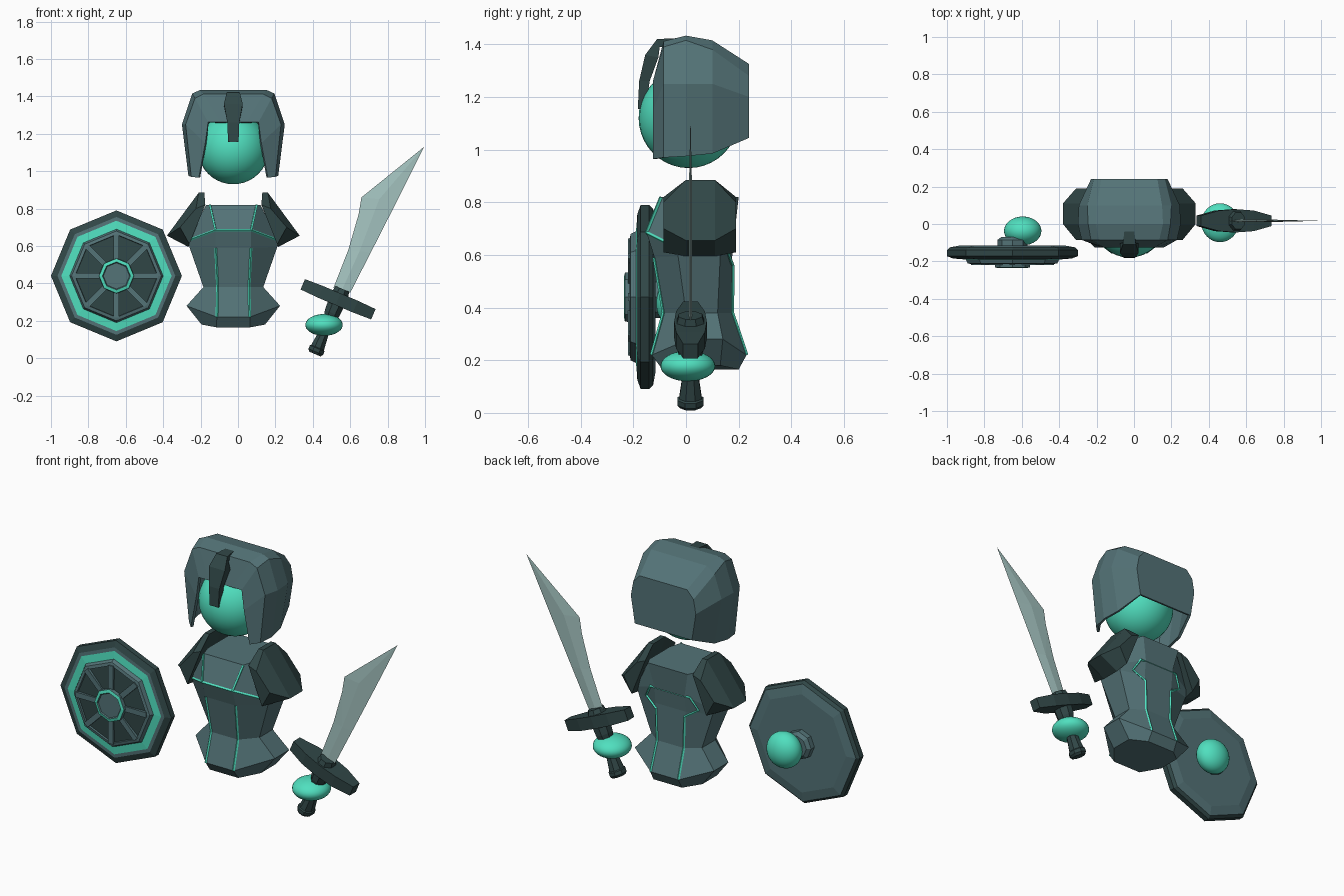
import bpy, bmesh, math
from mathutils import Vector, Matrix

if "Cube" in bpy.data.objects:
    bpy.data.objects.remove(bpy.data.objects["Cube"])


def mat(name, rgb):
    m = bpy.data.materials.new(name)
    m.diffuse_color = (*rgb, 1)
    m.use_nodes = True
    m.node_tree.nodes["Principled BSDF"].inputs["Base Color"].default_value = m.diffuse_color
    return m


STEEL = mat("steel grey", (.088, .172, .185))
DARK = mat("dark steel", (.030, .062, .062))
TEAL = mat("bright teal", (.08, .74, .52))
BLADE = mat("pale blade", (.38, .56, .54))
CX = -.025  # centre line of the figure


def finish(name, bm, mats):
    bmesh.ops.recalc_face_normals(bm, faces=bm.faces[:])
    me = bpy.data.meshes.new(name)
    bm.to_mesh(me)
    bm.free()
    for m in mats:
        me.materials.append(m)
    ob = bpy.data.objects.new(name, me)
    bpy.context.collection.objects.link(ob)
    return ob


def loft(name, rings, mats, closed=True, caps=(True, True), bands=None):
    """Skin equal-length rings of points; bands gives a material index per step."""
    bm = bmesh.new()
    vs = [[bm.verts.new(p) for p in r] for r in rings]
    n = len(rings[0])
    for k in range(len(vs) - 1):
        for i in range(n if closed else n - 1):
            j = (i + 1) % n
            f = bm.faces.new((vs[k][i], vs[k][j], vs[k + 1][j], vs[k + 1][i]))
            f.material_index = bands[k] if bands else 0
    for use, r in zip(caps, (vs[0], vs[-1])):
        if use:
            bm.faces.new(r)
    return finish(name, bm, mats)


def ellipsoid(name, loc, radii):
    bm = bmesh.new()
    bmesh.ops.create_uvsphere(bm, u_segments=32, v_segments=20, radius=1)
    bm.transform(Matrix.Translation(loc) @ Matrix.Diagonal((*radii, 1)))
    for f in bm.faces:
        f.smooth = True
    return finish(name, bm, [TEAL])


def trim(name, pts, cyclic=False):
    cu = bpy.data.curves.new(name, 'CURVE')
    cu.dimensions = '3D'
    cu.bevel_depth = .007
    cu.bevel_resolution = 0
    s = cu.splines.new('POLY')
    s.points.add(len(pts) - 1)
    for p, c in zip(s.points, pts):
        p.co = (*c, 1)
    s.use_cyclic_u = cyclic
    s.use_smooth = False
    cu.materials.append(TEAL)
    bpy.context.collection.objects.link(bpy.data.objects.new(name, cu))


# head and helmet: arches stepped from the back to the face opening
ellipsoid("head", (CX, .01, 1.12), (.19, .19, .19))
arches = [
    (.24, [(.18, 1.045), (.205, 1.2), (.19, 1.28), (.15, 1.325)]),
    (.10, [(.225, .985), (.27, 1.25), (.225, 1.38), (.175, 1.415)]),
    (0, [(.24, .975), (.275, 1.25), (.22, 1.415), (.18, 1.433)]),
    (-.085, [(.225, .97), (.255, 1.25), (.205, 1.39), (.16, 1.412)]),
    (-.125, [(.185, .965), (.15, 1.15), (.135, 1.262), (.07, 1.262)])]
rings = [[(CX - x, y, z) for x, z in a] + [(CX + x, y, z) for x, z in a[::-1]]
         for y, a in arches]
helmet = loft("helmet", rings, [STEEL], closed=False, caps=(True, False))
sol = helmet.modifiers.new("thickness", 'SOLIDIFY')
sol.thickness = .015

# crest and nose guard
path = [(.0, 1.425, .022, (0, .025)), (-.11, 1.42, .035, (.01, .03)),
        (-.155, 1.36, .05, (.05, .01)), (-.178, 1.26, .032, (.04, 0)),
        (-.183, 1.155, .028, (.03, 0))]
loft("crest", [[(CX - w, y, z), (CX + w, y, z), (CX + w, y + d[0], z - d[1]),
                (CX - w, y + d[0], z - d[1])] for y, z, w, d in path], [DARK])

# torso: rings of (panel z, side z, half width, panel half width, front, back, side front, side back)
body = [(.165, .18, .17, .09, -.09, .20, .0, .13),
        (.22, .28, .25, .088, -.13, .23, .01, .14),
        (.38, .38, .16, .085, -.085, .175, .0, .12),
        (.59, .595, .235, .095, -.12, .175, -.03, .13),
        (.685, .63, .24, .095, -.15, .185, -.04, .14),
        (.82, .82, .145, .125, -.095, .20, -.03, .16)]
rings = []
for zc, zs, w, p, f, b, fs, bs in body:
    rings.append([(CX - p, f, zc), (CX + p, f, zc), (CX + w, fs, zs), (CX + w, bs, zs),
                  (CX + p, b, zc), (CX - p, b, zc), (CX - w, bs, zs), (CX - w, fs, zs)])
loft("torso", rings, [STEEL])

# teal trim following the torso edges
trim("chest_trim", [rings[4][i] for i in (7, 0, 1, 2)])
for i, side in ((0, "left"), (1, "right")):
    trim("belly_trim_" + side, [r[i] for r in rings[1:4]])
    trim("collar_trim_" + side, [r[i] for r in rings[4:6]])
half = [(.088, .23, .22), (.085, .176, .38), (.09, .177, .56), (.165, .158, .61), (.125, .179, .68)]
trim("back_trim", [(CX - x, y, z) for x, y, z in half] + [(CX + x, y, z) for x, y, z in half[::-1]])

# shoulder pads
pads = [(-.085, [(.15, .82), (.20, .80), (.285, .70), (.235, .61)]),
        (-.0, [(.155, .885), (.185, .885), (.355, .655), (.24, .595)]),
        (.11, [(.155, .885), (.185, .885), (.355, .655), (.24, .595)]),
        (.19, [(.15, .82), (.20, .80), (.285, .70), (.235, .61)])]
for s, side in ((-1, "left"), (1, "right")):
    loft("shoulder_pad_" + side, [[(CX + s * x, y, z) for x, z in a] for y, a in pads], [DARK])

# shield: eight-sided turned profile facing the front
SX, SZ = -.65, .44


def octagon(r, y):
    return [(SX + r * math.cos(k * math.pi / 4), y, SZ + r * math.sin(k * math.pi / 4)) for k in range(8)]


prof = [(.28, -.115, 0), (.335, -.125, 1), (.35, -.14, 1), (.35, -.172, 1), (.315, -.185, 0),
        (.295, -.186, 2), (.25, -.19, 0), (.24, -.21, 0), (.222, -.214, 0), (.220, -.204, 1),
        (.095, -.212, 0), (.093, -.232, 2), (.075, -.236, 0), (.07, -.23, 0)]
loft("shield", [octagon(r, y) for r, y, _ in prof], [STEEL, DARK, TEAL],
     bands=[b for _, _, b in prof])
for k in range(8):
    bm = bmesh.new()
    bmesh.ops.create_cube(bm, size=1)
    bm.transform(Matrix.Translation((SX, -.212, SZ)) @ Matrix.Rotation(k * math.pi / 4, 4, 'Y')
                 @ Matrix.Translation((.155, 0, 0)) @ Matrix.Diagonal((.135, .016, .03, 1)))
    finish("shield_spoke", bm, [STEEL])
loft("shield_grip", [octagon(.08, -.117), octagon(.08, -.085), octagon(.06, -.07)], [STEEL])
ellipsoid("left_hand", (-.595, -.037, .42), (.1, .077, .1))

# sword: t runs along the sword, u across it, origin in the guard
G = Vector((.535, .017, .315))
T = Vector((.39, 0, .92)).normalized()
U = Vector((.92, 0, -.39)).normalized()
Y = Vector((0, 1, 0))


def sword_ring(t, r):
    return [G + T * t + U * r * math.cos(a) + Y * r * 1.15 * math.sin(a)
            for a in (k * math.pi / 4 + math.pi / 8 for k in range(8))]


loft("sword_grip", [sword_ring(t, r) for t, r in (
    (-.318, .036), (-.305, .046), (-.285, .046), (-.28, .04), (-.2, .03),
    (-.13, .032), (-.08, .046), (-.02, .05), (.03, .05), (.06, .042))], [DARK])
guard = [(-.205, .028, .030), (-.1, .055, .034), (0, .062, .034), (.1, .055, .034), (.205, .028, .030)]
loft("sword_guard", [[G + U * u + Y * (w * a) + T * (h * b)
                      for a, b in ((-1, -1), (1, -1), (1, 1), (-1, 1))]
                     for u, w, h in guard], [DARK])

# blade: flat outline with a thin raised spine
outline = [(.60, .35), (.71, .565), (.85, .84), (.995, 1.13), (.66, .86), (.645, .77), (.59, .58), (.51, .375)]
bm = bmesh.new()
edge = [bm.verts.new((x, .017, z)) for x, z in outline]
pairs = [(0, 7), (1, 6), (2, 4)]
for s in (-1, 1):
    mids = []
    for a, b in pairs:
        mids.append(bm.verts.new((edge[a].co + edge[b].co) / 2 + Y * s * .006))
    m0, m1, m2 = mids
    for f in ((0, 1, m1, m0), (1, 2, m2, m1), (2, 3, m2), (3, 4, m2),
              (4, 5, m1, m2), (5, 6, m1), (6, 7, m0, m1), (7, 0, m0)):
        bm.faces.new([edge[v] if isinstance(v, int) else v for v in f])
finish("sword_blade", bm, [BLADE])
ellipsoid("right_hand", (.46, .007, .178), (.1, .104, .058))
